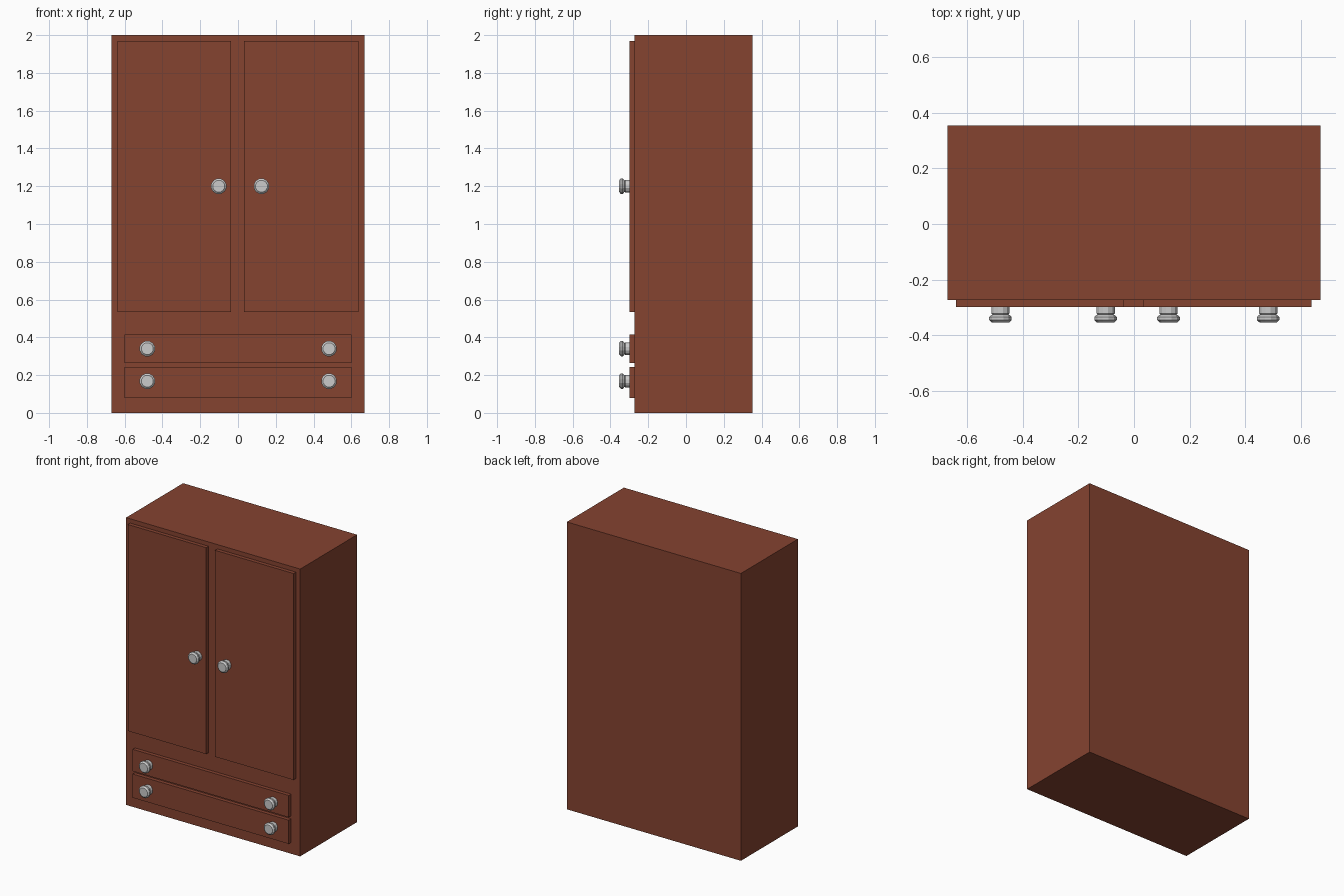
import bpy, bmesh, math
from mathutils import Matrix

if "Cube" in bpy.data.objects:
    bpy.data.objects.remove(bpy.data.objects["Cube"])


def material(name, rgb):
    m = bpy.data.materials.new(name)
    m.diffuse_color = (*rgb, 1)
    m.use_nodes = True
    m.node_tree.nodes["Principled BSDF"].inputs["Base Color"].default_value = m.diffuse_color
    return m


WOOD = material("red_brown_wood", (0.235, 0.056, 0.030))
METAL = material("light_grey_metal", (0.60, 0.60, 0.60))


def finish(bm, name, mat):
    bmesh.ops.recalc_face_normals(bm, faces=bm.faces[:])
    me = bpy.data.meshes.new(name)
    bm.to_mesh(me)
    bm.free()
    me.materials.append(mat)
    ob = bpy.data.objects.new(name, me)
    bpy.context.collection.objects.link(ob)
    return ob


def box(name, x0, x1, y0, y1, z0, z1):
    bm = bmesh.new()
    size = Matrix.Diagonal((x1 - x0, y1 - y0, z1 - z0, 1))
    place = Matrix.Translation(((x0 + x1) / 2, (y0 + y1) / 2, (z0 + z1) / 2))
    bmesh.ops.create_cube(bm, size=1, matrix=place @ size)
    return finish(bm, name, WOOD)


# (radius, distance forward of the panel face), from neck to tip
KNOB = [(0.034, -0.004), (0.034, 0.022), (0.030, 0.027), (0.036, 0.029),
        (0.042, 0.036), (0.042, 0.046), (0.032, 0.055)]
SIDES = 12


def knob(name, x, z):
    bm = bmesh.new()
    rings = []
    for r, d in KNOB:
        angles = [2 * math.pi * (i + 0.5) / SIDES for i in range(SIDES)]
        rings.append([bm.verts.new((r * math.cos(a), -d, r * math.sin(a))) for a in angles])
    for a, b in zip(rings, rings[1:]):
        for i in range(SIDES):
            j = (i + 1) % SIDES
            bm.faces.new((a[i], a[j], b[j], b[i]))
    bm.faces.new(rings[0])
    bm.faces.new(rings[-1])
    finish(bm, name, METAL).location = (x, FACE, z)


BACK, FRONT, FACE = 0.353, -0.273, -0.299

# Cabinet body
box("cabinet_body", -0.67, 0.67, FRONT, BACK, 0, 2)

# Doors
box("left_door", -0.639, -0.036, FACE, FRONT, 0.533, 1.97)
box("right_door", 0.033, 0.637, FACE, FRONT, 0.533, 1.97)
knob("left_door_knob", -0.102, 1.2)
knob("right_door_knob", 0.124, 1.2)

# Drawers with a pair of knobs each
for label, z0, z1, zk in (("upper", 0.263, 0.415, 0.34), ("lower", 0.078, 0.243, 0.168)):
    box(label + "_drawer", -0.602, 0.6, FACE, FRONT, z0, z1)
    for side, x in (("left", -0.48), ("right", 0.482)):
        knob(f"{label}_drawer_{side}_knob", x, zk)
